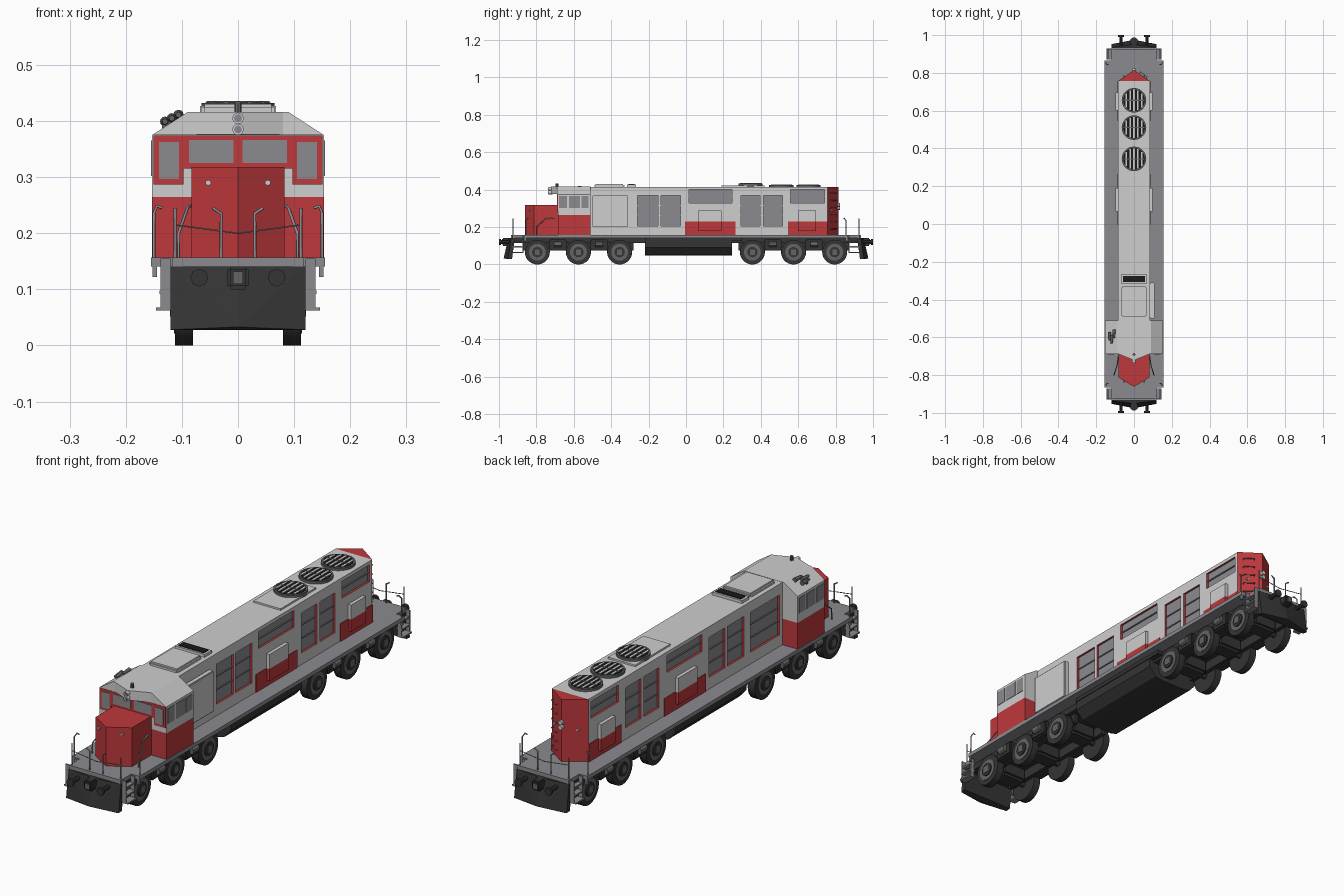
import bpy, bmesh, math
from mathutils import Vector, Matrix

if "Cube" in bpy.data.objects:
    bpy.data.objects.remove(bpy.data.objects["Cube"])


def material(name, rgb):
    m = bpy.data.materials.new(name)
    m.use_nodes = True
    m.diffuse_color = (*rgb, 1)
    m.node_tree.nodes["Principled BSDF"].inputs["Base Color"].default_value = (*rgb, 1)
    return m


WHITE = material("light grey paint", (0.62, 0.62, 0.62))
RED = material("red paint", (0.52, 0.04, 0.045))
GREY = material("mid grey", (0.26, 0.26, 0.28))
DARK = material("charcoal", (0.035, 0.035, 0.035))
STEEL = material("dull steel", (0.13, 0.13, 0.13))
BLACK = material("black", (0.01, 0.01, 0.01))
round_parts = []


def finish(name, bm, *mats):
    bmesh.ops.recalc_face_normals(bm, faces=bm.faces)
    me = bpy.data.meshes.new(name)
    bm.to_mesh(me)
    bm.free()
    for m in mats:
        me.materials.append(m)
    ob = bpy.data.objects.new(name, me)
    bpy.context.collection.objects.link(ob)
    return ob


def add_box(bm, x, y, z):
    size = Matrix.Diagonal((x[1] - x[0], y[1] - y[0], z[1] - z[0], 1))
    mid = Matrix.Translation((sum(x) / 2, sum(y) / 2, sum(z) / 2))
    bmesh.ops.create_cube(bm, size=1, matrix=mid @ size)


def box(name, mat, x, y, z, bevel=0):
    bm = bmesh.new()
    add_box(bm, sorted(x), sorted(y), sorted(z))
    if bevel:
        bmesh.ops.bevel(bm, geom=bm.edges[:], offset=bevel, segments=2, affect='EDGES')
    return finish(name, bm, mat)


def prism(name, mat, pts, axis, a, b):
    place = {'x': lambda u, v: (a, u, v), 'y': lambda u, v: (u, a, v), 'z': lambda u, v: (u, v, a)}[axis]
    bm = bmesh.new()
    face = bm.faces.new([bm.verts.new(place(*p)) for p in pts])
    ext = bmesh.ops.extrude_face_region(bm, geom=[face])
    step = Vector([(b - a) if c == axis else 0 for c in 'xyz'])
    bmesh.ops.translate(bm, vec=step, verts=[g for g in ext["geom"] if isinstance(g, bmesh.types.BMVert)])
    return finish(name, bm, mat)


def hull(name, mat, pts):
    bm = bmesh.new()
    bmesh.ops.convex_hull(bm, input=[bm.verts.new(p) for p in pts])
    return finish(name, bm, mat)


def cyl(name, mat, centre, r, depth, axis, seg=24, r2=None):
    bm = bmesh.new()
    turn = {'x': Matrix.Rotation(math.pi / 2, 4, 'Y'), 'y': Matrix.Rotation(math.pi / 2, 4, 'X'), 'z': Matrix()}[axis]
    bmesh.ops.create_cone(bm, cap_ends=True, segments=seg, radius1=r, radius2=r2 or r, depth=depth,
                          matrix=Matrix.Translation(centre) @ turn)
    ob = finish(name, bm, mat)
    if seg > 8:
        round_parts.append(ob)
    return ob


def rail(name, pts, r=0.0028):
    cu = bpy.data.curves.new(name, 'CURVE')
    cu.dimensions = '3D'
    cu.bevel_depth, cu.bevel_resolution, cu.use_fill_caps = r, 1, True
    sp = cu.splines.new('POLY')
    sp.points.add(len(pts) - 1)
    for p, co in zip(sp.points, pts):
        p.co = (*co, 1)
    cu.materials.append(GREY)
    ob = bpy.data.objects.new(name, cu)
    bpy.context.collection.objects.link(ob)


# Deck and centre sill
deck = [(-.155, -.865), (-.118, -.865), (-.118, -.935), (.118, -.935), (.118, -.865), (.155, -.865)]
prism("deck", GREY, deck + [(-x, -y) for x, y in deck], 'z', .141, .157)
box("centre_sill", DARK, (-.1, .1), (-.92, .92), (.115, .142))

# Long hood with recessed panels
W, F, B, ROOF = .084, -.51, .757, .415
DOORS = [(-.26, -.15), (-.135, -.03), (.295, .395), (.415, .515)]
GRILLES = [(.015, .245), (.56, .74)]
INTAKE = (-.49, -.3)
hood = box("long_hood", WHITE, (-W, W), (F, B), (.155, ROOF))
hood.data.materials.append(RED)
hood.data.materials.append(GREY)
bm = bmesh.new()
for s in (1, -1):
    side = sorted((s * (W - .009), s * (W + .02)))
    for y in DOORS + ([INTAKE] if s < 0 else []):
        add_box(bm, side, y, (.205, .37))
    for y in GRILLES:
        add_box(bm, side, y, (.33, .4))
cutter = finish("panel_cutter", bm, RED)
cutter.hide_render = True
mod = hood.modifiers.new("recesses", 'BOOLEAN')
mod.operation, mod.solver, mod.object = 'DIFFERENCE', 'EXACT', cutter
bpy.context.view_layer.update()
cut = bpy.data.meshes.new_from_object(hood.evaluated_get(bpy.context.evaluated_depsgraph_get()))
hood.modifiers.clear()
hood.data = cut
bpy.data.objects.remove(cutter)
cut.materials.clear()
for m in (WHITE, RED, GREY):
    cut.materials.append(m)
for p in cut.polygons:
    c, n = p.center, p.normal
    outer = abs(c.x) > W - .001 or min(c.z - .155, ROOF - c.z, c.y - F, B - c.y) < .001
    p.material_index = 0 if outer else 2 if abs(n.x) > .9 else 1

# Hood side details
for s in (1, -1):
    for y in DOORS + ([INTAKE] if s < 0 else []):
        for z in (.26, .315):
            box("door_slat", GREY, (s * (W - .009), s * (W - .005)), y, (z - .002, z + .002))
    for y in GRILLES:
        box("grille_slat", GREY, (s * (W - .009), s * (W - .004)), y, (.363, .367))
    for y, lid in (((-.005, .265), (.065, .19)), ((.545, B), (.6, .695))):
        box("red_side_panel", RED, (s * W, s * (W + .003)), y, (.157, .23))
        box("side_locker_low", RED, (s * W, s * (W + .014)), lid, (.18, .23))
        box("side_locker_top", WHITE, (s * W, s * (W + .014)), lid, (.23, .29))
box("equipment_door", WHITE, (W, W + .025), (-.5, -.31), (.2, .37), .004)

# Pointed hood rear with lamps and ladder rungs
prism("hood_rear", RED, [(-W, B), (W, B), (0, .815)], 'z', .155, ROOF)
for z in (.30, .32):
    cyl("rear_lamp", WHITE, (0, .815, z), .009, .016, 'y', 12)
for s in (1, -1):
    cyl("rear_marker", WHITE, (s * .053, .781, .29), .005, .012, 'y', 10)
for i in range(6):
    z = .19 + i * .038
    rail("rear_rung", [(.03, .797, z), (.034, .806, z), (.07, .779, z), (.066, .77, z)], .002)

# Cab
C0, CW = -.685, .153
box("cab_lower", RED, (-CW, CW), (C0, F), (.155, .265))
box("cab_upper", WHITE, (-CW, CW), (C0, F), (.265, .375))
roof = prism("cab_roof", WHITE, [(-CW, .375), (CW, .375), (.09, .416), (-.09, .416)], 'y', C0 - .004, F)
hull("cab_visor", WHITE, [(x, C0, z) for x in (-.09, .09) for z in (.376, .416)] +
     [(0, -.722, z) for z in (.376, .416)])
box("windscreen_frame", RED, (-.097, .097), (C0 - .004, C0), (.315, .374))
for s in (1, -1):
    box("front_window_frame", RED, (s * .097, s * .151), (C0 - .004, C0), (.287, .374))
    box("windscreen", GREY, (s * .008, s * .087), (C0 - .006, C0), (.325, .366))
    box("front_window", GREY, (s * .105, s * .141), (C0 - .006, C0), (.297, .363))
    for y in ((-.68, -.635), (-.625, -.568), (-.56, -.52)):
        box("cab_side_window", GREY, (s * CW, s * (CW + .002)), y, (.302, .365))
for z in (.385, .405):
    cyl("headlight", WHITE, (0, -.725, z), .01, .02, 'y', 14)
    cyl("headlight_lens", GREY, (0, -.735, z), .007, .004, 'y', 14)
cyl("beacon", STEEL, (0, -.69, .423), .007, .02, 'z', 10)
for dx, dy in ((0, 0), (.012, .03), (-.012, .015)):
    cyl("horn", STEEL, (-.118 + dx, -.61 + dy, .405 + dx / 2), .009, .045, 'y', 12, .005)
box("horn_bracket", STEEL, (-.135, -.1), (-.605, -.595), (.385, .404))

# Nose
prism("nose", RED, [(-.083, C0), (-.083, -.812), (0, -.862), (.083, -.812), (.083, C0)], 'z', .155, .318)
for s in (1, -1):
    cyl("nose_marker", WHITE, (s * .053, -.832, .29), .005, .012, 'y', 10)

# Roof equipment
box("roof_hatch", WHITE, (-.066, .066), (-.49, -.33), (.41, .43), .006)
box("roof_vent", WHITE, (-.068, .068), (-.315, -.268), (.41, .427))
box("roof_vent_grille", BLACK, (-.058, .058), (-.307, -.276), (.426, .43))
box("fan_plate", WHITE, (-.062, .062), (.19, .42), (.41, .422))
for y, top in ((.655, .425), (.51, .425), (.345, .432)):
    cyl("fan_ring", STEEL, (0, y, top - .01), .065, .02, 'z', 28)
    cyl("fan_well", BLACK, (0, y, top), .058, .002, 'z', 28)
    for i in range(-2, 3):
        x = i * .021
        half = math.sqrt(.056 ** 2 - x * x)
        box("fan_slat", WHITE, (x - .004, x + .004), (y - half, y + half), (top, top + .003))
    box("fan_bar", STEEL, (-.056, .056), (y - .003, y + .003), (top, top + .0035))

# Trucks
for e in (1, -1):
    for y in (.355, .575, .795):
        cyl("axle", DARK, (0, e * y, .068), .012, .17, 'x', 12)
        box("traction_motor", DARK, (-.06, .06), (e * y - .04, e * y + .04), (.055, .12), .01)
        for s in (1, -1):
            cyl("wheel", DARK, (s * .098, e * y, .066), .066, .028, 'x', 28)
            cyl("wheel_flange", DARK, (s * .083, e * y, .067), .067, .005, 'x', 28)
            cyl("wheel_disc", STEEL, (s * .112, e * y, .066), .045, .004, 'x', 24)
            cyl("wheel_hub", DARK, (s * .115, e * y, .066), .028, .008, 'x', 16)
            box("axle_box", STEEL, (s * .11, s * .121), (e * y - .013, e * y + .013), (.052, .08))
    for s in (1, -1):
        box("truck_frame", DARK, (s * .062, s * .08), (e * .28, e * .87), (.075, .125))
        for y in (.465, .685):
            box("truck_side_block", DARK, (s * .08, s * .12), (e * (y - .045), e * (y + .045)), (.075, .135), .006)
            cyl("brake_cylinder", STEEL, (s * .122, e * y, .108), .015, .04, 'y', 12)

# Fuel tank
tank = [(.06, .048), (.09, .055), (.122, .09), (.122, .128)]
prism("fuel_tank", DARK, tank + [(-x, z) for x, z in reversed(tank)], 'y', -.22, .245)
box("tank_hanger", DARK, (-.125, .125), (-.22, .3), (.126, .142))

# Both ends: plow, coupler, buffers, steps and rails
for e in (1, -1):
    hull("plow", DARK, [(s * .12, e * y, z) for s in (1, -1)
                        for y, z in ((.915, .141), (.935, .141), (.93, .03), (.952, .028))] +
         [(0, e * .95, .141), (0, e * .975, .033)])
    box("coupler", DARK, (-.019, .019), (e * .93, e * .985), (.1, .141), .006)
    box("coupler_jaw", STEEL, (-.009, .009), (e * .98, e * .988), (.11, .132))
    for s in (1, -1):
        cyl("buffer_stem", DARK, (s * .069, e * .965, .121), .009, .06, 'y', 8)
        cyl("buffer_head", DARK, (s * .069, e * .995, .121), .016, .01, 'y', 8)
        for z, w in ((.062, .146), (.092, .14), (.122, .135)):
            box("step", GREY, (s * .115, s * w), (e * .87, e * .928), (z, z + .006))
        for y in (.87, .925):
            box("step_side", GREY, (s * .12, s * .138), (e * y, e * (y + .004)), (.062, .155))
        box("step_hanger", GREY, (s * .144, s * .152), (e * .855, e * .865), (.122, .15))
        rail("corner_post", [(s * .112, e * .925, .155), (s * .112, e * .925, .245)])
        rail("centre_post", [(s * .03, e * .925, .155), (s * .03, e * .925, .235), (s * .045, e * .925, .245)])
        rail("step_handrail", [(s * .15, e * .855, .13), (s * .15, e * .855, .235),
                               (s * .145, e * .845, .248), (s * .135, e * .845, .245)])
    rail("end_chain", [(-.112, e * .925, .215), (0, e * .925, .2), (.112, e * .925, .215)], .0015)
for s in (1, -1):
    rail("nose_handrail", [(s * .106, -.8, .155), (s * .106, -.8, .2), (s * .09, -.75, .245), (s * .083, -.7, .25)])

# Smooth shading on round parts
bpy.ops.object.select_all(action='DESELECT')
for ob in round_parts:
    ob.select_set(True)
bpy.context.view_layer.objects.active = round_parts[0]
bpy.ops.object.shade_smooth_by_angle()
